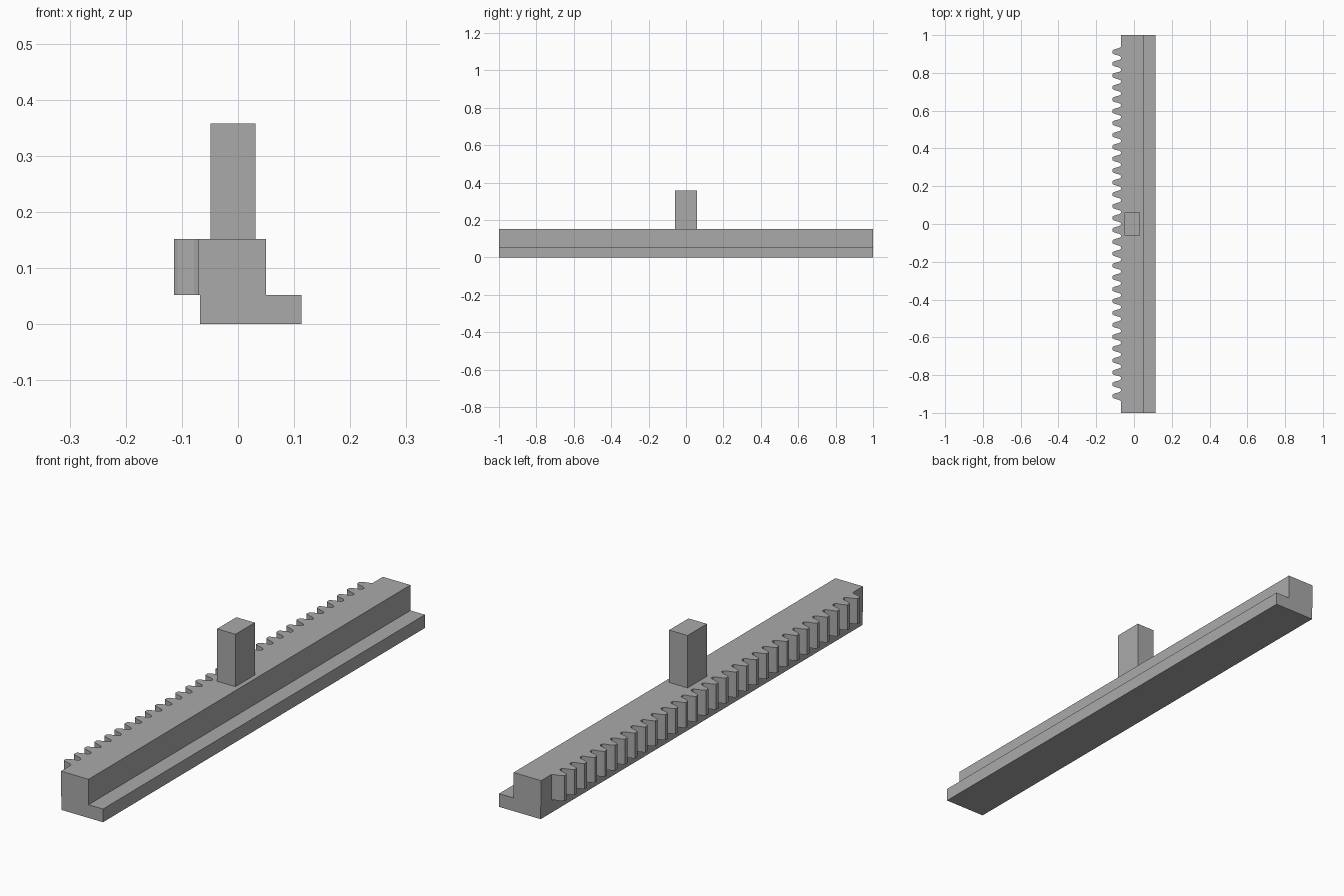
import bpy
import bmesh
import math
from mathutils import Vector

if "Cube" in bpy.data.objects:
    bpy.data.objects.remove(bpy.data.objects["Cube"], do_unlink=True)

grey = bpy.data.materials.new("plain grey")
grey.use_nodes = True
colour = (0.4, 0.4, 0.4, 1)
grey.diffuse_color = colour
grey.node_tree.nodes["Principled BSDF"].inputs["Base Color"].default_value = colour


def add_prism(bm, outline, direction):
    """Extrude a closed outline along a direction."""
    base = bm.faces.new([bm.verts.new(p) for p in outline])
    top = bmesh.ops.extrude_face_region(bm, geom=[base], use_keep_orig=True)
    moved = [v for v in top["geom"] if isinstance(v, bmesh.types.BMVert)]
    bmesh.ops.translate(bm, verts=moved, vec=Vector(direction))


def finish(bm, name):
    bmesh.ops.recalc_face_normals(bm, faces=bm.faces)
    mesh = bpy.data.meshes.new(name)
    bm.to_mesh(mesh)
    bm.free()
    mesh.materials.append(grey)
    obj = bpy.data.objects.new(name, mesh)
    bpy.context.collection.objects.link(obj)
    return obj


TOP, STEP, BACK = 0.152, 0.052, -0.07

# Long bar with a guide flange on its left side
section = [(-0.068, 0), (0.113, 0), (0.113, STEP), (0.05, STEP),
           (0.05, TOP), (BACK, TOP), (BACK, STEP), (-0.068, STEP)]
bm = bmesh.new()
add_prism(bm, [(x, -1, z) for x, z in section], (0, 2, 0))
finish(bm, "rack_bar")

# Row of gear teeth along the right side, with slightly curved flanks
module = 0.02
pitch = math.pi * module
count = 30
flank = [(0, 0.026), (0.008, 0.0205), (0.025, 0.016), (0.038, 0.0115), (0.044, 0.007)]
bm = bmesh.new()
for i in range(count):
    y = (i - (count - 1) / 2) * pitch
    half = [(BACK - d, y + w, STEP) for d, w in flank]
    other = [(BACK - d, y - w, STEP) for d, w in reversed(flank)]
    add_prism(bm, half + other, (0, 0, TOP - STEP))
finish(bm, "rack_teeth")

# Upright post in the middle of the bar
x0, x1, depth = -0.049, 0.031, 0.06
bm = bmesh.new()
add_prism(bm, [(x0, -depth, TOP), (x1, -depth, TOP), (x1, depth, TOP), (x0, depth, TOP)],
          (0, 0, 0.206))
finish(bm, "post")
